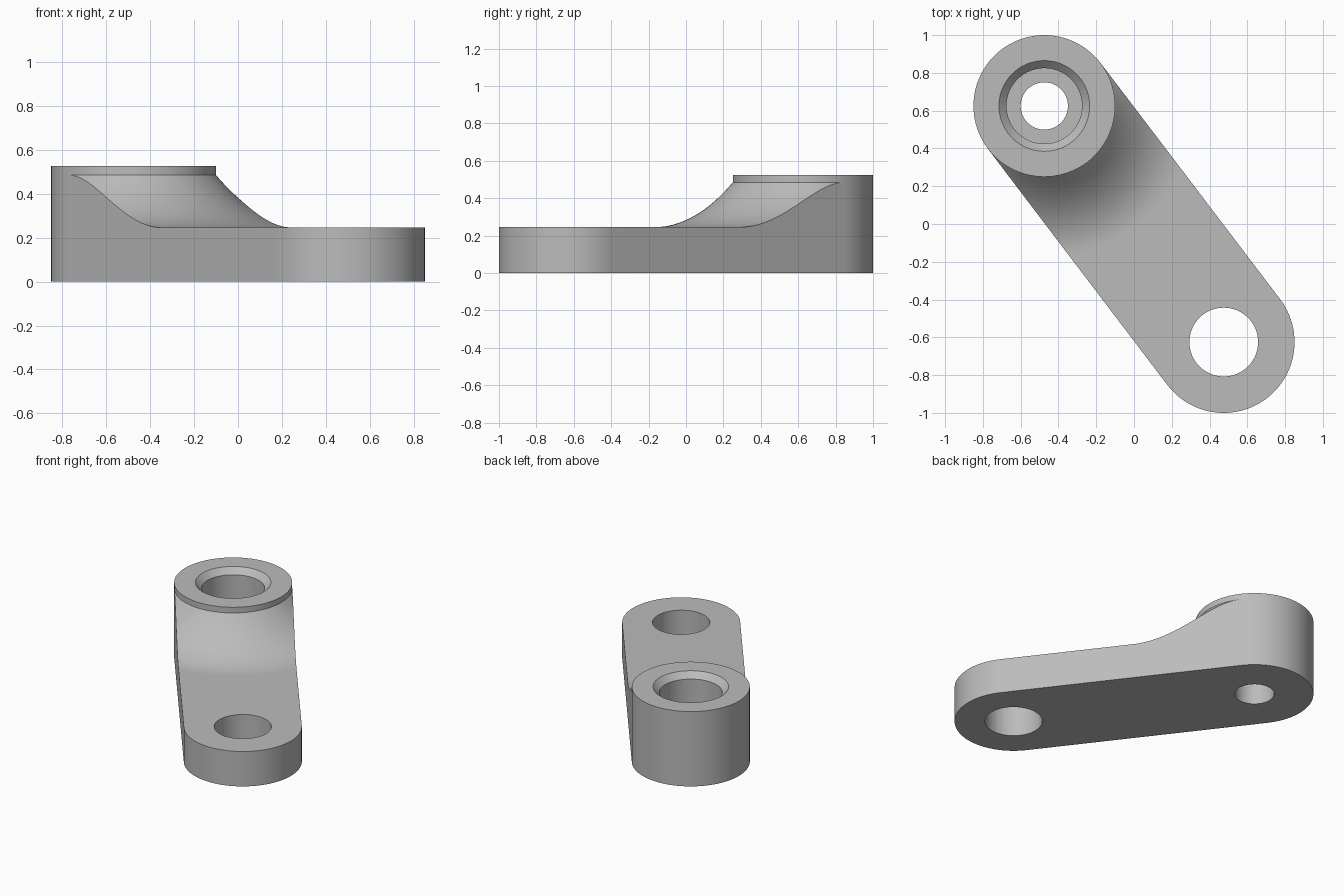
import bpy, bmesh, math
from mathutils import Vector, Matrix

cube = bpy.data.objects.get("Cube")
if cube:
    bpy.data.objects.remove(cube, do_unlink=True)

# Main dimensions
BOSS = Vector((-0.475, 0.625, 0))
TIP = Vector((0.475, -0.625, 0))
R = 0.375
PLATE_Z, NECK_Z, TOP_Z = 0.245, 0.485, 0.525
FILLET_R = 0.8
LENGTH = (TIP - BOSS).length
PLACE = Matrix.Translation(BOSS) @ Matrix.Rotation(
    math.atan2(TIP.y - BOSS.y, TIP.x - BOSS.x), 4, 'Z')

# One plain material
metal = bpy.data.materials.new("grey metal")
metal.use_nodes = True
grey = (0.5, 0.5, 0.5, 1)
metal.diffuse_color = grey
metal.node_tree.nodes["Principled BSDF"].inputs["Base Color"].default_value = grey


def spread(a, b, n):
    return [a + (b - a) * i / n for i in range(n)]


# Outline of the arm around the boss axis, arm running along local +x
half = math.pi / 2
near = math.atan2(R, LENGTH)
outline = [(R * math.cos(a), R * math.sin(a)) for a in spread(half, 3 * half, 48)]
outline += [(R / math.tan(a), -R) for a in spread(half, near, 40)]
outline += [(LENGTH + R * math.cos(a), R * math.sin(a)) for a in spread(-half, half, 48)]
outline += [(R / math.tan(a), R) for a in spread(near, half, 40)]


# Concave ramp sweeping round the boss: (radius, height) at parameter u
def ramp(u):
    mid = 0.576
    r = (1 - u) ** 2 * R + 2 * u * (1 - u) * mid + u * u * FILLET_R
    return r, PLATE_Z + (NECK_Z - PLATE_Z) * (1 - u) ** 2


def ramp_height(r):
    if r >= FILLET_R:
        return PLATE_Z
    lo, hi = 0.0, 1.0
    for _ in range(40):
        m = (lo + hi) / 2
        lo, hi = (m, hi) if ramp(m)[0] < r else (lo, m)
    return ramp(lo)[1]


# Radial profile: stepped bore, chamfer, boss rim, ramp
profile = [(0.125, 0), (0.125, 0.2), (0.2, 0.2), (0.2, NECK_Z), (0.24, TOP_Z), (R, TOP_Z)]
slope = [ramp(i / 24) for i in range(25)]

bm = bmesh.new()
columns = []
for x, y in outline:
    reach = math.hypot(x, y)
    points = list(profile)
    for r, z in slope:
        points.append((r, z) if r < reach else (reach, ramp_height(reach)))
    points += [(reach, ramp_height(reach)), (reach, 0)]
    columns.append([bm.verts.new((x / reach * r, y / reach * r, z)) for r, z in points])

for i, col in enumerate(columns):
    nxt = columns[(i + 1) % len(columns)]
    for j in range(len(col)):
        k = (j + 1) % len(col)
        bm.faces.new((col[j], nxt[j], nxt[k], col[k]))
bmesh.ops.remove_doubles(bm, verts=bm.verts, dist=0.00002)
bmesh.ops.recalc_face_normals(bm, faces=bm.faces)
bm.transform(PLACE)

mesh = bpy.data.meshes.new("lever_arm")
bm.to_mesh(mesh)
bm.free()
mesh.materials.append(metal)
arm = bpy.data.objects.new("lever_arm", mesh)
bpy.context.collection.objects.link(arm)

# Through hole in the low end
bpy.ops.mesh.primitive_cylinder_add(vertices=64, radius=0.182, depth=1, location=TIP)
cutter = bpy.context.object
cutter.name = "hole_cutter"
cutter.hide_render = True
cutter.data.materials.append(metal)

bpy.ops.object.select_all(action='DESELECT')
arm.select_set(True)
bpy.context.view_layer.objects.active = arm
cut = arm.modifiers.new("end_hole", 'BOOLEAN')
cut.operation = 'DIFFERENCE'
cut.solver = 'EXACT'
cut.object = cutter
bpy.ops.object.modifier_apply(modifier=cut.name)
bpy.data.objects.remove(cutter, do_unlink=True)
bpy.ops.object.shade_smooth_by_angle(angle=math.radians(30))
